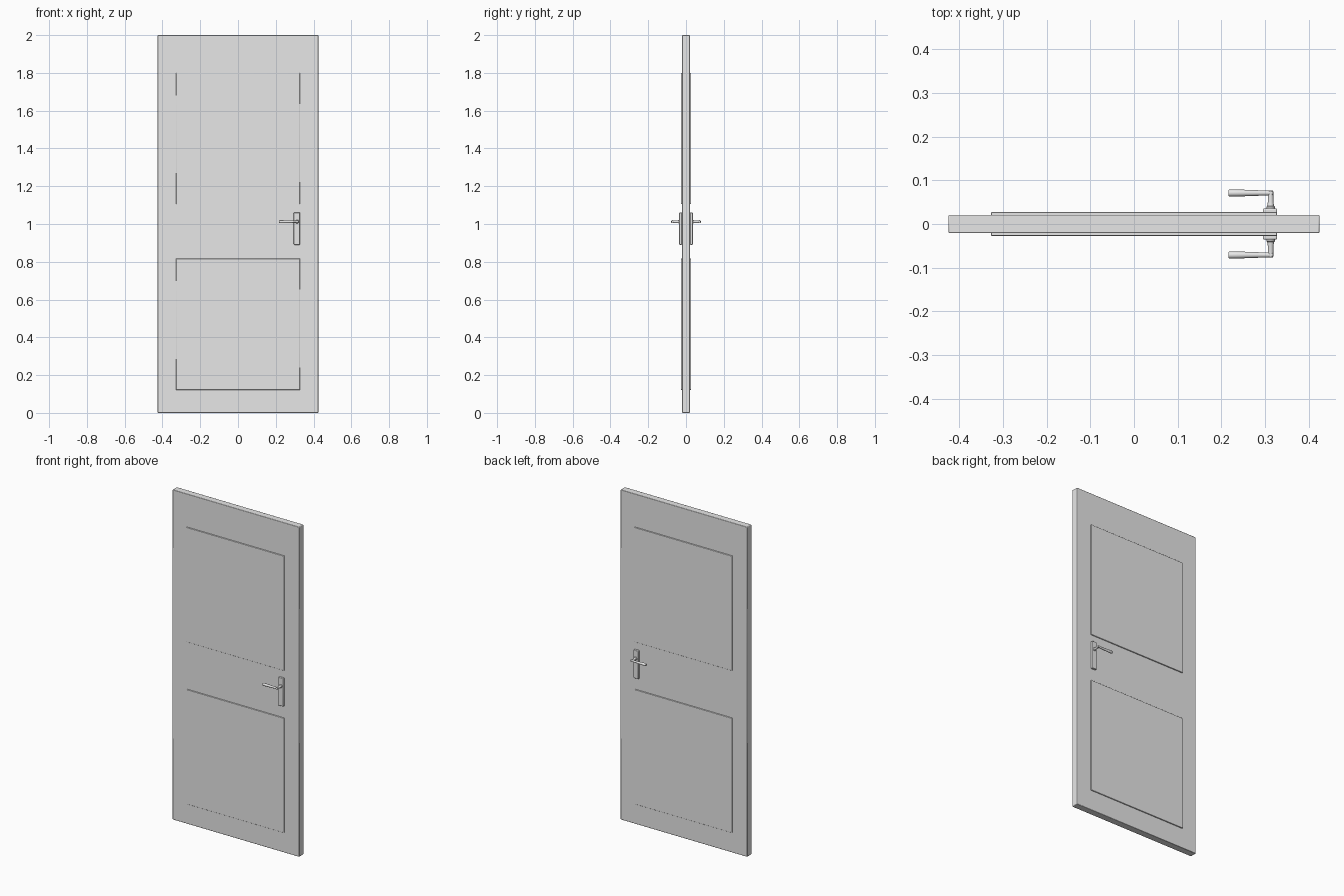
import bpy
import math
from mathutils import Vector, Matrix

cube = bpy.data.objects.get("Cube")
if cube:
    bpy.data.objects.remove(cube, do_unlink=True)

grey = bpy.data.materials.new("light_grey")
grey.use_nodes = True
COLOUR = (0.8, 0.8, 0.8, 1)
grey.diffuse_color = COLOUR
grey.node_tree.nodes["Principled BSDF"].inputs["Base Color"].default_value = COLOUR


def box(name, low, high, bevel, segments=2):
    low, high = Vector(low), Vector(high)
    bpy.ops.mesh.primitive_cube_add(size=1)
    ob = bpy.context.object
    ob.name = name
    size = high - low
    ob.data.transform(Matrix.Translation((low + high) / 2) @ Matrix.Diagonal((*size, 1)))
    ob.data.materials.append(grey)
    mod = ob.modifiers.new("soft_edges", "BEVEL")
    mod.width = bevel
    mod.segments = segments
    bpy.ops.object.shade_smooth_by_angle(angle=math.radians(35))
    return ob


def lathe(name, profile, origin, axis, sides=20):
    """Closed round solid from (radius, distance) pairs along an axis."""
    verts, faces = [], []
    turn = Vector(axis).to_track_quat("Z", "Y")
    for radius, dist in profile:
        for i in range(sides):
            a = math.tau * i / sides
            local = Vector((radius * math.cos(a), radius * math.sin(a), dist))
            verts.append(Vector(origin) + turn @ local)
    for r in range(len(profile) - 1):
        for i in range(sides):
            j = (i + 1) % sides
            faces.append((r * sides + i, r * sides + j,
                          (r + 1) * sides + j, (r + 1) * sides + i))
    faces.append(tuple(reversed(range(sides))))
    faces.append(tuple(range(len(verts) - sides, len(verts))))
    mesh = bpy.data.meshes.new(name)
    mesh.from_pydata(verts, [], faces)
    mesh.materials.append(grey)
    ob = bpy.data.objects.new(name, mesh)
    bpy.context.collection.objects.link(ob)
    bpy.ops.object.select_all(action="DESELECT")
    ob.select_set(True)
    bpy.context.view_layer.objects.active = ob
    bpy.ops.object.shade_smooth_by_angle(angle=math.radians(35))
    return ob


# Door leaf
HALF = 0.021
box("door_leaf", (-0.425, -HALF, 0), (0.425, HALF, 2), 0.003)

# Raised panels and handle set on each face
LEVER_X, LEVER_Z, LEVER_Y = 0.313, 1.012, 0.071
for side, s in (("front", -1), ("back", 1)):
    for level, bottom, top in (("lower", 0.122, 0.817), ("upper", 1.105, 1.8)):
        ya, yb = sorted((s * (HALF - 0.005), s * 0.027))
        box(f"{side}_{level}_panel", (-0.328, ya, bottom), (0.328, yb, top), 0.002)

    # Backplate
    ya, yb = sorted((s * HALF, s * 0.036))
    box(f"{side}_backplate", (0.295, ya, 0.89), (0.328, yb, 1.061), 0.0035, 3)

    # Flared neck
    neck = [(0.01, 0.02), (0.01, 0.039), (0.008, 0.041),
            (0.0065, 0.05), (0.006, LEVER_Y + 0.005)]
    lathe(f"{side}_handle_neck", neck, (LEVER_X, 0, LEVER_Z), (0, s, 0))

    # Tapered lever grip
    grip = [(0.006, -0.006), (0.006, 0.02), (0.008, 0.075),
            (0.008, 0.094), (0.007, 0.096)]
    lathe(f"{side}_handle_lever", grip, (LEVER_X, s * LEVER_Y, LEVER_Z), (-1, 0, 0))
